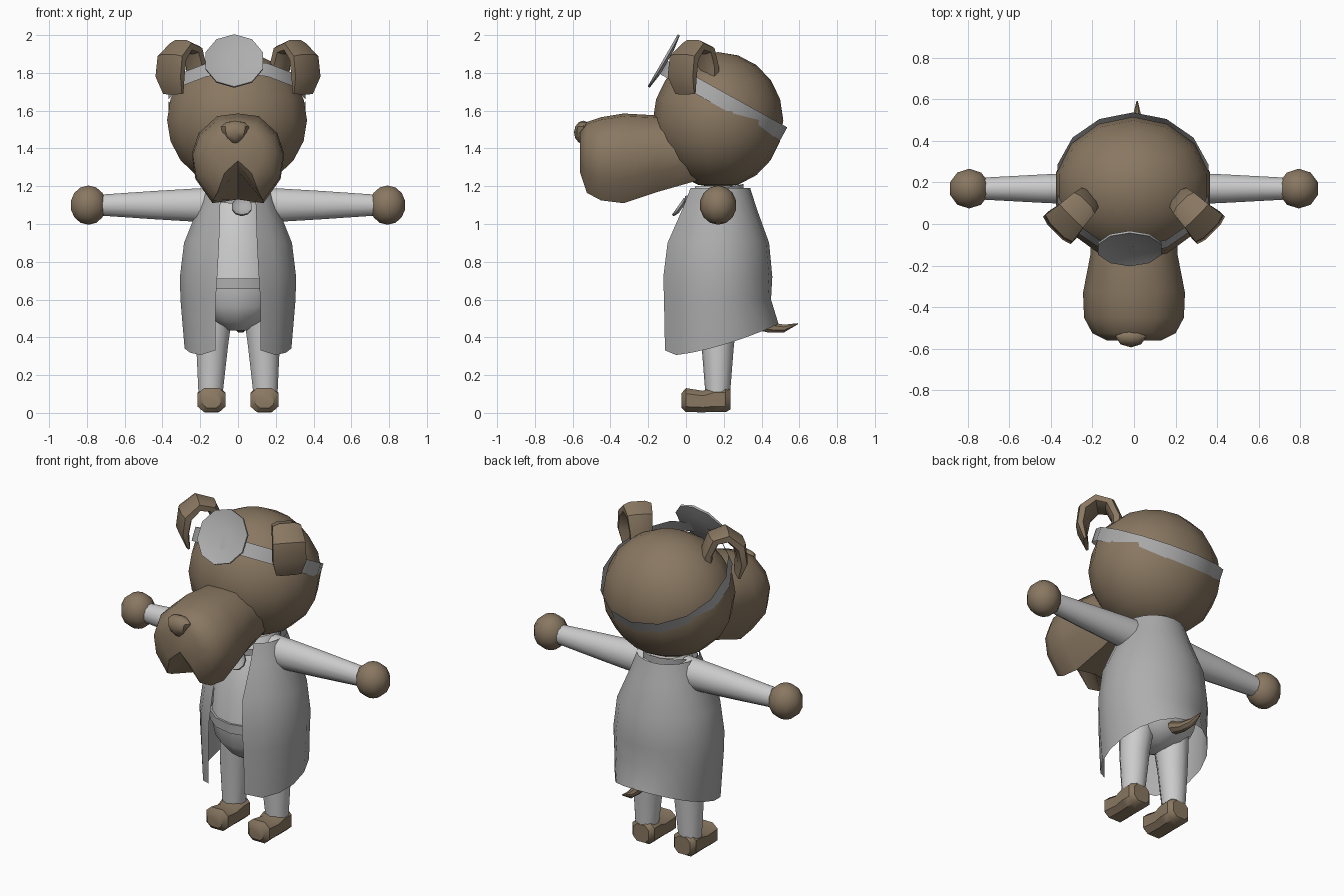
import bpy, bmesh
from math import sin, cos, pi, asin, radians, copysign
from mathutils import Vector as V

if "Cube" in bpy.data.objects:
    bpy.data.objects.remove(bpy.data.objects["Cube"])

X, Y, Z = V((1, 0, 0)), V((0, 1, 0)), V((0, 0, 1))


def material(name, rgb):
    m = bpy.data.materials.new(name)
    m.diffuse_color = (*rgb, 1)
    m.use_nodes = True
    m.node_tree.nodes["Principled BSDF"].inputs["Base Color"].default_value = m.diffuse_color
    return m


FUR = material("brown fur", (0.25, 0.185, 0.12))
CLOTH = material("mid grey", (0.42, 0.42, 0.42))


def ring(c, u, v, a, b, n=12, p=1.0):
    """Ellipse of n points; p below 1 makes it boxier."""
    pw = lambda t: copysign(abs(t) ** p, t)
    ang = [2 * pi * (i + 0.5) / n for i in range(n)]
    return [V(c) + u * a * pw(cos(t)) + v * b * pw(sin(t)) for t in ang]


def loft(name, rings, mat=None, closed=True, caps=True):
    bm = bmesh.new()
    rows = [[bm.verts.new(p) for p in r] for r in rings]
    n = len(rows[0])
    for r, q in zip(rows, rows[1:]):
        for i in range(n if closed else n - 1):
            j = (i + 1) % n
            bm.faces.new((r[i], r[j], q[j], q[i]))
    if caps:
        bm.faces.new(rows[0])
        bm.faces.new(rows[-1])
    return finish(name, bm, mat)


def finish(name, bm, mat):
    bmesh.ops.recalc_face_normals(bm, faces=bm.faces)
    me = bpy.data.meshes.new(name)
    bm.to_mesh(me)
    bm.free()
    ob = bpy.data.objects.new(name, me)
    bpy.context.collection.objects.link(ob)
    if mat:
        me.materials.append(mat)
    return ob


def ball(name, c, r, seg, rows, taper=0.0):
    bm = bmesh.new()
    bmesh.ops.create_uvsphere(bm, u_segments=seg, v_segments=rows, radius=1)
    for v in bm.verts:
        k = 1 + taper * v.co.z
        v.co = V(c) + V((v.co.x * r[0] * k, v.co.y * r[1], v.co.z * r[2]))
    return finish(name, bm, FUR)


def stack(name, rows, mat=None, cx=0.0, n=14, caps=True):
    """Upright loft from (z, rx, ry, x, y) rows."""
    return loft(name, [ring((x, y, z), X, Y, a, b, n) for z, a, b, x, y in rows],
                mat, caps=caps)


# Head and nose
ball("head", (-0.005, 0.17, 1.55), (0.38, 0.345, 0.36), 14, 10)
ball("nose", (-0.015, -0.543, 1.485), (0.07, 0.05, 0.062), 8, 6, 0.45)

# Snout with drooping lips: y, half width, top, bottom, height of the lip notch
HALF = [(0.45, 0.97), (0.85, 0.78), (1, 0.55), (0.92, 0.27), (0.55, 0)]
rings = []
for y, w, top, bot, notch in [(0.06, 0.20, 1.55, 1.23, 1.23), (-0.15, 0.21, 1.575, 1.17, 1.17),
                              (-0.33, 0.245, 1.585, 1.11, 1.13), (-0.45, 0.24, 1.565, 1.125, 1.28),
                              (-0.525, 0.20, 1.54, 1.165, 1.32), (-0.56, 0.13, 1.49, 1.27, 1.335)]:
    right = [V((w * a, y, bot + (top - bot) * t)) for a, t in HALF]
    left = [V((-p.x, p.y, p.z)) for p in reversed(right)]
    rings.append([V((0, y, top))] + right + [V((0, y, notch))] + left)
loft("snout", rings, FUR)

# Floppy ears: path (outward distance, height, half width, half thickness, lean)
EAR = [(0.0, 1.70, 0.06, 0.03, 90), (0.0, 1.83, 0.065, 0.032, 85), (0.04, 1.92, 0.075, 0.034, 50),
       (0.115, 1.94, 0.085, 0.036, -5), (0.185, 1.88, 0.098, 0.036, -60),
       (0.20, 1.78, 0.10, 0.03, -88), (0.175, 1.69, 0.075, 0.012, -108)]
for s, side in ((1, "right"), (-1, "left")):
    out = V((0.7 * s, -0.7, 0))
    wide = V((0.7 * s, 0.7, 0))
    rings = []
    for d, z, w, t, lean in EAR:
        nrm = Z * cos(radians(lean)) - out * sin(radians(lean))
        rings.append(ring(V((0.22 * s, 0.12, z)) + out * d, wide, nrm, w, t, 8, 0.7))
    loft(side + "_ear", rings, FUR)

# Tilted headband
tilt = radians(29)
v, up = V((0, cos(tilt), -sin(tilt))), V((0, sin(tilt), cos(tilt)))
c = V((-0.005, 0.195, 1.655))
loft("headband", [ring(c + up * h, X, v, 0.372, 0.368, 14) for h in (-0.04, 0.04)],
     CLOTH, caps=False)


# Dished round plates: reflector on the forehead, small disc at the collar
def dish(name, c, r, lean, n):
    u = V((0, sin(lean), cos(lean)))
    f = V((0, -cos(lean), sin(lean)))
    loft(name, [ring(V(c) + f * d, X, u, r * k, r * k, n)
                for k, d in ((0.5, -0.018), (1, -0.006), (1, 0.006), (0.75, -0.006), (0.3, -0.012))],
         CLOTH)


dish("head_reflector", (-0.02, -0.118, 1.863), 0.16, radians(30), 10)
dish("collar_disc", (0.02, -0.038, 1.09), 0.055, radians(35), 10)
lean = V((0, 0.97, 0.2))
loft("neck_strap", [ring((0, 0.15, z), X, lean, 0.15, 0.165) for z in (1.14, 1.18)],
     CLOTH, caps=False)

# Shirt, belt and trousers
stack("shirt", [(0.68, 0.245, 0.24, 0, 0.17), (0.9, 0.23, 0.22, 0, 0.17),
                (1.1, 0.17, 0.165, 0, 0.17), (1.2, 0.11, 0.12, 0, 0.17)])
stack("belt", [(0.657, 0.255, 0.25, 0, 0.17), (0.712, 0.255, 0.25, 0, 0.17)], CLOTH)
stack("trousers_seat", [(0.67, 0.25, 0.24, 0, 0.17), (0.56, 0.225, 0.22, 0, 0.17),
                        (0.48, 0.14, 0.16, 0, 0.17), (0.435, 0.05, 0.08, 0, 0.17)])

# Open coat: z, half width, front y, back y, half gap; last row is the slanted hem
rings = []
N = 16
for z, rx, yf, yb, gap in [(1.19, 0.175, 0.0, 0.34, 0.09), (1.08, 0.215, -0.04, 0.375, 0.095),
                           (0.9, 0.29, -0.115, 0.44, 0.10), (0.72, 0.312, -0.14, 0.457, 0.11),
                           (0.6, 0.308, -0.14, 0.45, 0.118), (None, 0.285, -0.14, 0.49, 0.12)]:
    row = []
    a0 = asin(gap / rx)
    for i in range(N + 1):
        a = a0 + (2 * pi - 2 * a0) * i / N
        y = 0.17 - cos(a) * ((0.17 - yf) if cos(a) > 0 else (yb - 0.17))
        hem = 0.3 + 0.17 * ((1 - cos(a)) / 2) ** 1.7 + (0.03 if i in (0, N) else 0)
        row.append(V((rx * sin(a), y, hem if z is None else z)))
    rings.append(row)
loft("coat", rings, CLOTH, closed=False, caps=False)

# Arms, hands, legs and feet
FOOT = [(-0.025, 0.05, 0.03, 0.10), (0.0, 0.078, 0.005, 0.13), (0.09, 0.072, 0.005, 0.115),
        (0.15, 0.078, 0.005, 0.138), (0.21, 0.078, 0.005, 0.138), (0.235, 0.055, 0.02, 0.12)]
for s, side in ((1, "right"), (-1, "left")):
    loft(side + "_sleeve", [ring((s * x, 0.17, 1.1), Y, Z, a, b, 12) for x, a, b in
                            ((0.12, 0.085, 0.095), (0.24, 0.08, 0.09), (0.45, 0.07, 0.077),
                             (0.72, 0.055, 0.058))])
    ball(side + "_hand", (s * 0.792, 0.17, 1.1), (0.1, 0.098, 0.104), 10, 7)
    stack(side + "_trouser_leg", [(0.11, 0.068, 0.066, s * 0.145, 0.168),
                                  (0.35, 0.088, 0.085, s * 0.137, 0.168),
                                  (0.56, 0.1, 0.11, s * 0.12, 0.17)], n=10)
    loft(side + "_foot", [ring((s * 0.14, y, (lo + hi) / 2), X, Z, w, (hi - lo) / 2 + 0.005, 8, 0.7)
                          for y, w, lo, hi in FOOT], FUR)

# Tail
loft("tail", [ring((0.015, y, z), X, Z, r, r, 8) for y, z, r in
              ((0.36, 0.48, 0.04), (0.44, 0.452, 0.03), (0.52, 0.447, 0.022), (0.592, 0.472, 0.003))], FUR)

# Smooth shading with sharp creases kept
bpy.ops.object.select_all(action='DESELECT')
for ob in bpy.context.collection.objects:
    ob.select_set(True)
    bpy.context.view_layer.objects.active = ob
bpy.ops.object.shade_smooth_by_angle(angle=radians(40))
